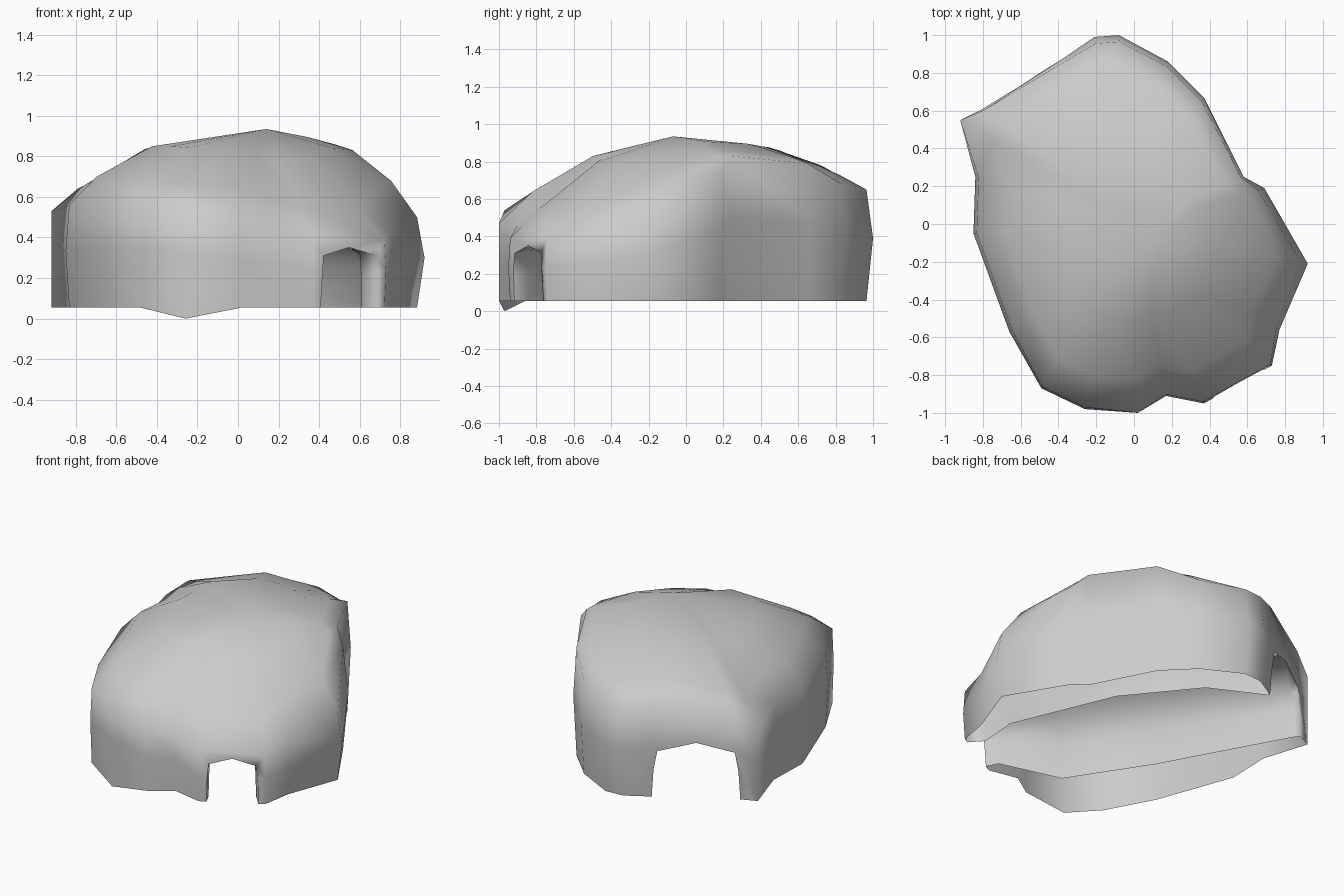
import bpy, bmesh
from math import radians

if "Cube" in bpy.data.objects:
    bpy.data.objects.remove(bpy.data.objects["Cube"])

BASE = 0.055

# footprint outline: x, y, wall-top height, inner-ring height, wall inset
OUTLINE = [
    (-.92, .55, .53, .66, 0), (-.80, .61, .64, .71, .01), (-.37, .88, .68, .78, .02),
    (-.21, .99, .65, .73, .035), (-.08, 1.0, .65, .73, .035), (.18, .86, .68, .78, .03),
    (.37, .67, .79, .83, .03), (.58, .25, .83, .86, .02), (.69, .19, .74, .83, .05),
    (.92, -.21, .50, .68, .04), (.77, -.56, .42, .60, .02), (.73, -.75, .39, .53, .01),
    (.37, -.95, .39, .55, .01), (.17, -.91, .46, .60, .01), (.02, -1.0, .47, .64, 0),
    (-.26, -.98, .54, .65, .01), (-.49, -.87, .56, .68, .01), (-.66, -.57, .56, .70, .02),
    (-.85, -.05, .56, .70, .02), (-.84, .25, .56, .69, .02),
]

# tunnel stations: left x, y, right x, y, shoulder height, peak height, wall lean
TUNNEL = [
    (.48, -1.06, .80, -.90, .31, .35, .04), (.41, -.92, .70, -.78, .31, .35, .04),
    (.37, -.84, .61, -.68, .32, .37, .04), (-.04, -.73, .63, -.42, .40, .50, .12),
    (-.36, -.24, .35, .25, .42, .55, .14), (-.54, .09, .00, .68, .40, .52, .12),
    (-.79, .55, -.34, .85, .37, .43, .06), (-.90, .72, -.47, 1.02, .37, .43, .06),
]


def make_object(name, bm):
    bmesh.ops.recalc_face_normals(bm, faces=bm.faces)
    mesh = bpy.data.meshes.new(name)
    bm.to_mesh(mesh)
    bm.free()
    ob = bpy.data.objects.new(name, mesh)
    bpy.context.collection.objects.link(ob)
    return ob


def loft(bm, sections):
    rings = [[bm.verts.new(p) for p in s] for s in sections]
    n = len(rings[0])
    for a, b in zip(rings, rings[1:]):
        for i in range(n):
            j = (i + 1) % n
            bm.faces.new((a[i], a[j], b[j], b[i]))
    return rings


# rock dome: rings of the footprint rising to the summit
bm = bmesh.new()
rings = loft(bm, [
    [(x * (1 - c), y * (1 - c), BASE) for x, y, a, b, c in OUTLINE],
    [(x, y, a * .6) for x, y, a, b, c in OUTLINE],
    [(x * (1 - c), y * (1 - c), a) for x, y, a, b, c in OUTLINE],
    [(x * .82, y * .82, b) for x, y, a, b, c in OUTLINE],
    [(x * .5, y * .5, b + (.93 - b) * .65) for x, y, a, b, c in OUTLINE],
])
bm.faces.new(rings[0])
summit = bm.verts.new((.14, -.07, .935))
top = rings[-1]
for i, v in enumerate(top):
    bm.faces.new((v, top[(i + 1) % len(top)], summit))
rock = make_object("cave_rock", bm)

# tunnel cutter: pointed arch swept from the small mouth to the large one
bm = bmesh.new()
sections = []
for lx, ly, rx, ry, sh, pk, lean in TUNNEL:
    def at(t, z):
        return (lx + (rx - lx) * t, ly + (ry - ly) * t, z)
    sections.append([at(0, -.1), at(0, BASE + .02), at(lean * .3, sh * .65), at(lean, sh),
                     at(.5, pk), at(1 - lean, sh), at(1 - lean * .3, sh * .65),
                     at(1, BASE + .02), at(1, -.1)])
rings = loft(bm, sections)
bm.faces.new(rings[0])
bm.faces.new(rings[-1])
cutter = make_object("tunnel_cutter", bm)
cutter.hide_render = True

# hollow the passage
mod = rock.modifiers.new("tunnel", 'BOOLEAN')
mod.operation = 'DIFFERENCE'
mod.solver = 'EXACT'
mod.object = cutter
bpy.context.view_layer.objects.active = rock
rock.select_set(True)
bpy.ops.object.modifier_apply(modifier=mod.name)
bpy.data.objects.remove(cutter)

# open underside, with one base corner dipping to the ground
bm = bmesh.new()
bm.from_mesh(rock.data)
under = [f for f in bm.faces if all(v.co.z < BASE + .005 for v in f.verts)]
bmesh.ops.delete(bm, geom=under, context='FACES')
dip = min(bm.verts, key=lambda v: (v.co.x + .256) ** 2 + (v.co.y + .97) ** 2 + (v.co.z - BASE) ** 2)
dip.co.z = 0
bm.to_mesh(rock.data)
bm.free()

# soft weathered shading
bpy.ops.object.shade_smooth_by_angle(angle=radians(85))
